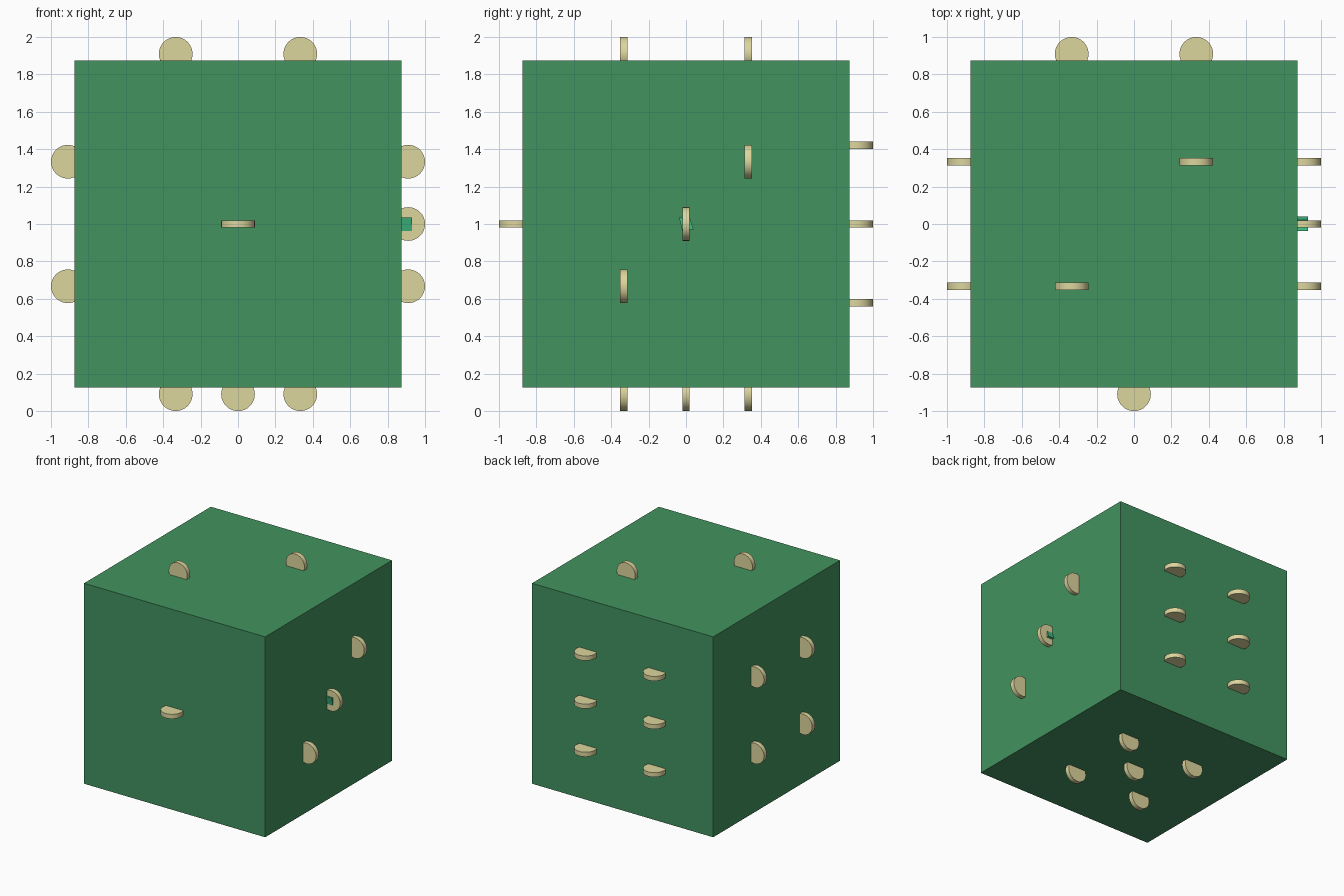
import bpy
import bmesh
from math import pi, radians
from mathutils import Matrix

if "Cube" in bpy.data.objects:
    bpy.data.objects.remove(bpy.data.objects["Cube"])

HALF = 0.875      # half the body edge
MID = 1.0         # height of the body centre
OUT = 0.91        # pip centre distance from the body centre
S = 0.333         # pip spacing
T = 0.42          # wider spacing on the six face


def material(name, color):
    m = bpy.data.materials.new(name)
    m.diffuse_color = (*color, 1)
    m.use_nodes = True
    m.node_tree.nodes["Principled BSDF"].inputs["Base Color"].default_value = m.diffuse_color
    return m


green = material("green", (0.055, 0.29, 0.115))
cream = material("cream", (0.72, 0.67, 0.34))
bright = material("bright_green", (0.05, 0.52, 0.23))

# Body
bpy.ops.mesh.primitive_cube_add(size=2 * HALF, location=(0, 0, MID))
body = bpy.context.object
body.name = "die_body"
body.data.materials.append(green)


# Pips: upright discs half sunk into the faces
def pip(name, x, y, z, flat):
    bpy.ops.mesh.primitive_cylinder_add(
        vertices=32, radius=0.09, depth=0.04, location=(x, y, z + MID),
        rotation=(0 if flat else pi / 2, 0, 0))
    ob = bpy.context.object
    ob.name = name
    ob.data.materials.append(cream)
    bpy.ops.object.shade_smooth_by_angle(angle=radians(30))


corners = [(a, b) for a in (-S, S) for b in (-S, S)]
diagonal = [(-S, -S), (S, S)]

pip("pip_one", 0, -OUT, 0, True)
for a, b in diagonal:
    pip("pip_two", a, b, OUT, False)
for a, b in diagonal + [(0, 0)]:
    pip("pip_three", OUT, a, b, False)
for a, b in corners:
    pip("pip_four", -OUT, a, b, False)
for a, b in corners + [(0, 0)]:
    pip("pip_five", a, b, -OUT, False)
for a in (-S, S):
    for b in (-T, 0, T):
        pip("pip_six", a, OUT, b, True)

# Small skewed peg at the centre of the three face
profile = [(-0.037, 1.035), (-0.02, 0.963), (0.04, 0.972), (0.022, 1.028)]
bm = bmesh.new()
face = bm.faces.new([bm.verts.new((0.86, y, z)) for y, z in profile])
ext = bmesh.ops.extrude_face_region(bm, geom=[face])
tip = [v for v in ext["geom"] if isinstance(v, bmesh.types.BMVert)]
bmesh.ops.translate(bm, verts=tip, vec=(0.07, 0, 0))
bmesh.ops.recalc_face_normals(bm, faces=bm.faces)
mesh = bpy.data.meshes.new("centre_peg")
bm.to_mesh(mesh)
bm.free()
peg = bpy.data.objects.new("centre_peg", mesh)
mesh.materials.append(bright)
bpy.context.collection.objects.link(peg)
